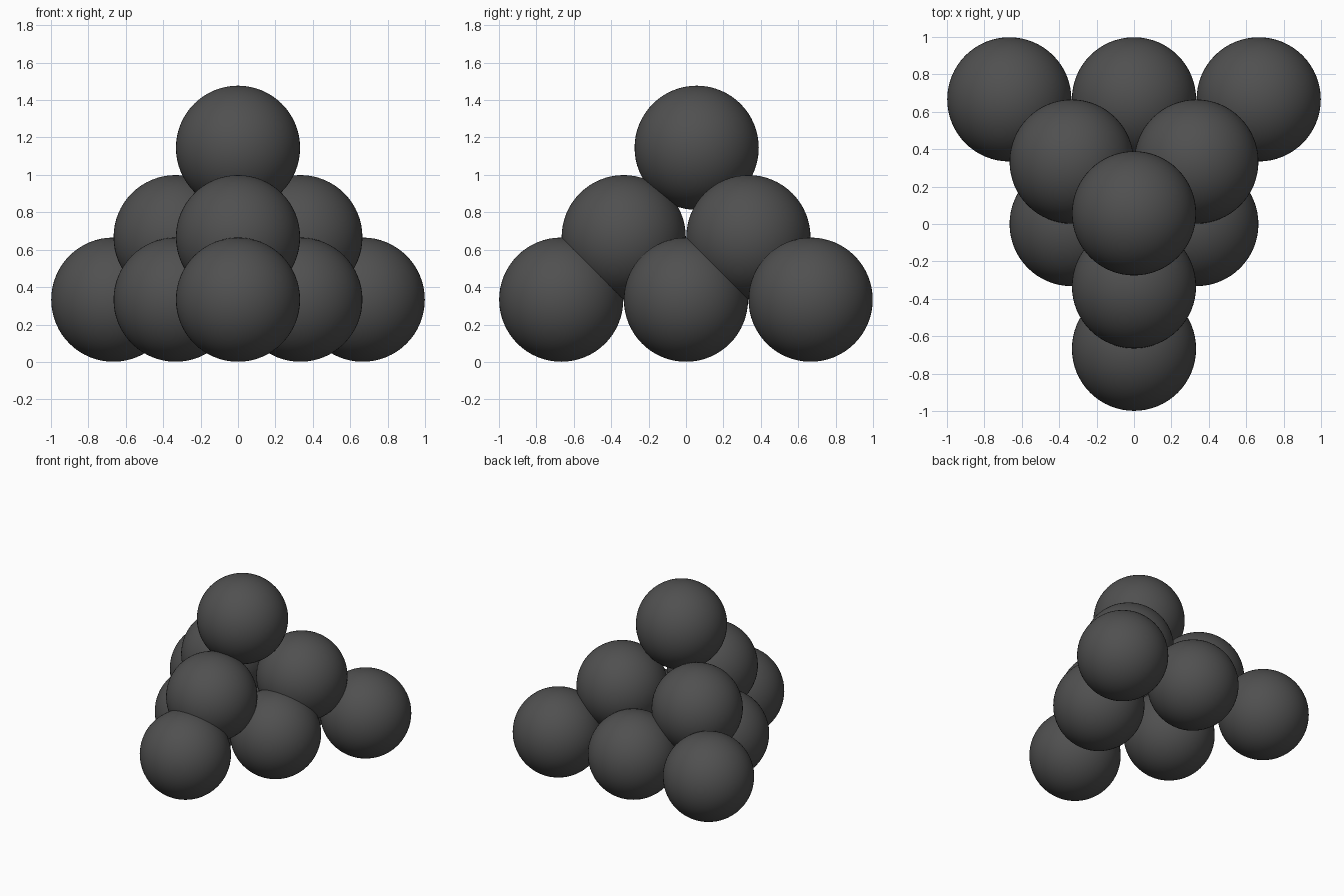
import bpy

if "Cube" in bpy.data.objects:
    bpy.data.objects.remove(bpy.data.objects["Cube"])

RADIUS = 0.332

iron = bpy.data.materials.new("dark iron grey")
iron.diffuse_color = (0.08, 0.08, 0.08, 1)
iron.use_nodes = True
iron.node_tree.nodes["Principled BSDF"].inputs["Base Color"].default_value = iron.diffuse_color


def ball(name, x, y, z):
    bpy.ops.mesh.primitive_uv_sphere_add(
        segments=64, ring_count=32, radius=RADIUS, location=(x, y, z))
    obj = bpy.context.object
    obj.name = name
    obj.data.materials.append(iron)
    bpy.ops.object.shade_smooth()


# Triangular layers: rows of 1, 2, 3 balls widening towards the back
STEP = 2 / 3


def layer(name, rows, front_y, z):
    for row in range(rows):
        for i in range(row + 1):
            ball(f"{name}_{row}_{i}", (i - row / 2) * STEP, front_y + row * STEP, z)


layer("bottom_ball", 3, -0.667, 0.333)
layer("middle_ball", 2, -0.333, 0.667)

# Single ball on top
ball("top_ball", 0, 0.057, 1.145)
